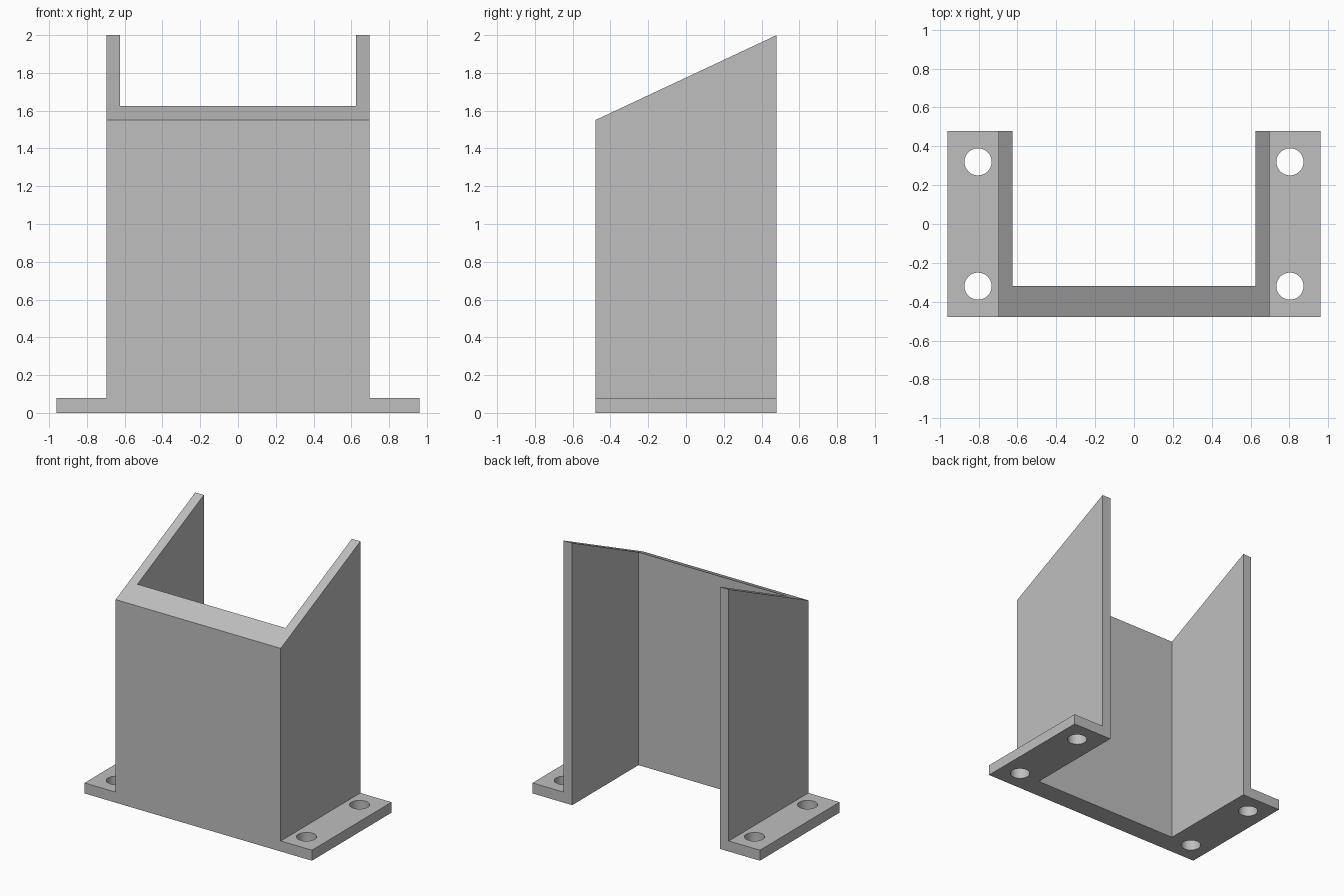
import bpy
import bmesh
from mathutils import Vector

cube = bpy.data.objects.get("Cube")
if cube:
    bpy.data.objects.remove(cube, do_unlink=True)

# Main dimensions
WALL_X, INNER_X, FOOT_X = 0.697, 0.625, 0.96
FRONT_Y, INNER_Y, BACK_Y = -0.48, -0.32, 0.48
LOW_Z, HIGH_Z, FOOT_Z = 1.55, 2.0, 0.08
HOLE_X, HOLE_Y, HOLE_R = 0.803, 0.32, 0.07

grey = bpy.data.materials.new("plain grey")
grey.use_nodes = True
colour = (0.52, 0.52, 0.52, 1)
grey.diffuse_color = colour
grey.node_tree.nodes["Principled BSDF"].inputs["Base Color"].default_value = colour


def slope_z(y):
    return LOW_Z + (HIGH_Z - LOW_Z) * (y - FRONT_Y) / (BACK_Y - FRONT_Y)


# U-shaped walls, extruded up to a sloping top
half = [(WALL_X, FRONT_Y), (WALL_X, BACK_Y), (INNER_X, BACK_Y), (INNER_X, INNER_Y)]
outline = half + [(-x, y) for x, y in reversed(half)]
bm = bmesh.new()
base = bm.faces.new([bm.verts.new((x, y, 0)) for x, y in outline])
top = bmesh.ops.extrude_face_region(bm, geom=[base], use_keep_orig=True)
for v in top["geom"]:
    if isinstance(v, bmesh.types.BMVert):
        v.co.z = slope_z(v.co.y)
bmesh.ops.recalc_face_normals(bm, faces=bm.faces)

# Mounting feet, pulled out of the lower strip of each side wall
bmesh.ops.bisect_plane(bm, geom=bm.verts[:] + bm.edges[:] + bm.faces[:],
                       plane_co=(0, 0, FOOT_Z), plane_no=(0, 0, 1))
for side in (-1, 1):
    strip = [f for f in bm.faces
             if f.normal.x * side > 0.9 and f.calc_center_median().z < FOOT_Z
             and f.calc_center_median().x * side > WALL_X - 0.01]
    out = bmesh.ops.extrude_face_region(bm, geom=strip)
    moved = [g for g in out["geom"] if isinstance(g, bmesh.types.BMVert)]
    bmesh.ops.translate(bm, verts=moved, vec=Vector((side * (FOOT_X - WALL_X), 0, 0)))
bmesh.ops.dissolve_limit(bm, angle_limit=0.01, verts=bm.verts, edges=bm.edges)
bmesh.ops.recalc_face_normals(bm, faces=bm.faces)

mesh = bpy.data.meshes.new("bracket")
bm.to_mesh(mesh)
bm.free()
mesh.materials.append(grey)
bracket = bpy.data.objects.new("bracket", mesh)
bpy.context.collection.objects.link(bracket)

# Bolt holes through the feet
for x in (-HOLE_X, HOLE_X):
    for y in (-HOLE_Y, HOLE_Y):
        bpy.ops.mesh.primitive_cylinder_add(vertices=48, radius=HOLE_R, depth=0.4,
                                            location=(x, y, FOOT_Z / 2))
        cutter = bpy.context.object
        cutter.name = "bolt_hole_cutter"
        cutter.hide_render = True
        cutter.data.materials.append(grey)
        cut = bracket.modifiers.new("bolt_hole", "BOOLEAN")
        cut.operation = "DIFFERENCE"
        cut.solver = "EXACT"
        cut.object = cutter
        bpy.ops.object.select_all(action="DESELECT")
        bracket.select_set(True)
        bpy.context.view_layer.objects.active = bracket
        bpy.ops.object.modifier_apply(modifier=cut.name)
        bpy.data.objects.remove(cutter, do_unlink=True)

# Smooth hole walls with crisp edges elsewhere
bpy.ops.object.shade_smooth_by_angle(angle=0.5)
